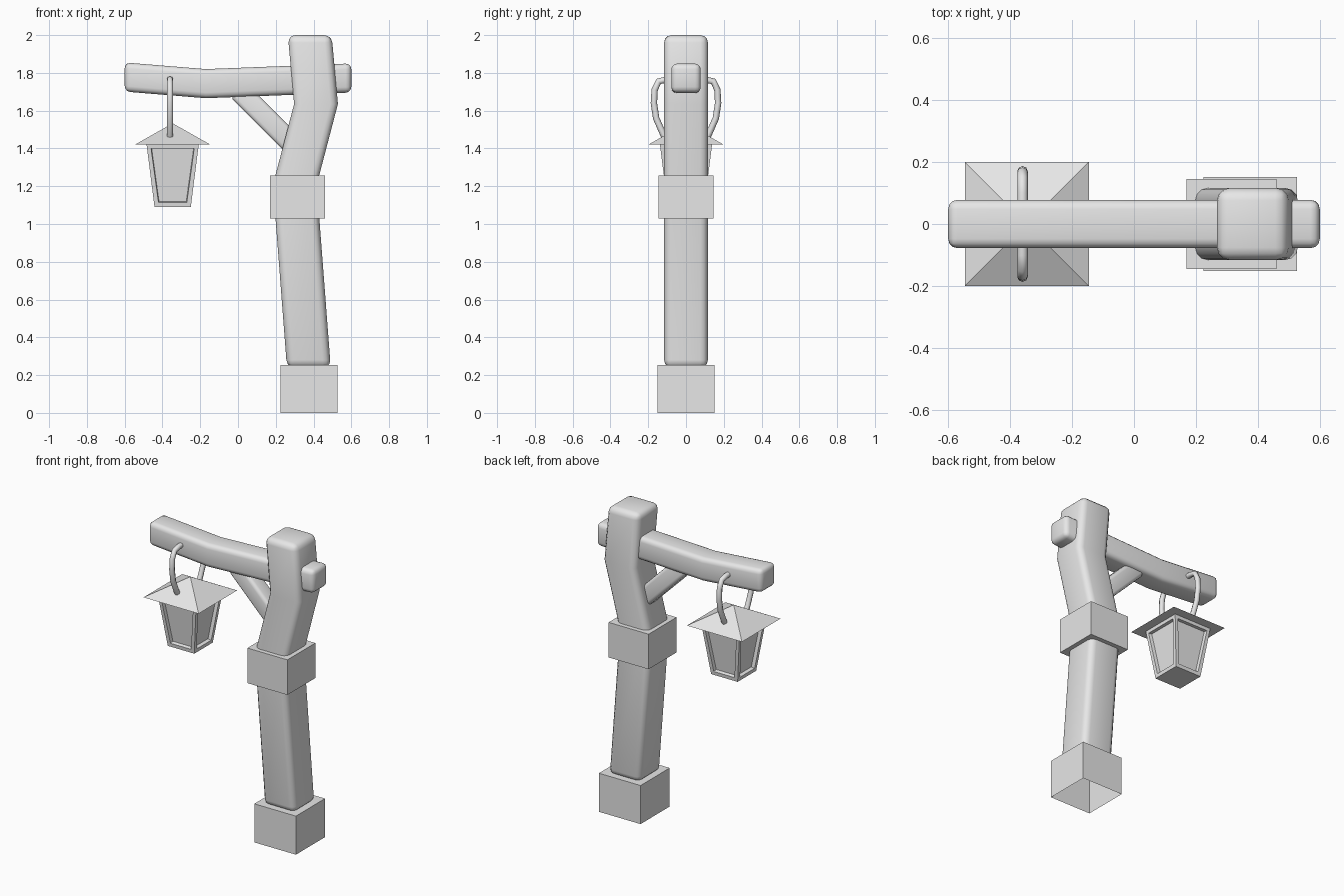
import bpy
import bmesh
from math import pi, sqrt
from mathutils import Vector, Matrix

default_cube = bpy.data.objects.get("Cube")
if default_cube:
    bpy.data.objects.remove(default_cube, do_unlink=True)

grey = bpy.data.materials.new("plain_grey")
grey.use_nodes = True
grey.diffuse_color = (0.8, 0.8, 0.8, 1)
grey.node_tree.nodes["Principled BSDF"].inputs["Base Color"].default_value = (0.8, 0.8, 0.8, 1)


def finish(name, bm, smooth=False):
    """Turn a bmesh into a named, coloured object."""
    bmesh.ops.recalc_face_normals(bm, faces=bm.faces)
    for face in bm.faces:
        face.smooth = smooth
    mesh = bpy.data.meshes.new(name)
    bm.to_mesh(mesh)
    bm.free()
    mesh.materials.append(grey)
    obj = bpy.data.objects.new(name, mesh)
    bpy.context.collection.objects.link(obj)
    return obj


def timber(name, path, across, half_depth, bevel):
    """Loft a rectangular section along an xz path, then round its edges."""
    bm = bmesh.new()
    side, deep = Vector((across[0], 0, across[1])), Vector((0, half_depth, 0))
    rings = []
    for x, z in path:
        p = Vector((x, 0, z))
        corners = (p - side - deep, p + side - deep, p + side + deep, p - side + deep)
        rings.append([bm.verts.new(c) for c in corners])
    for a, b in zip(rings, rings[1:]):
        for i in range(4):
            j = (i + 1) % 4
            bm.faces.new((a[i], a[j], b[j], b[i]))
    bm.faces.new(rings[0])
    bm.faces.new(rings[-1])
    obj = finish(name, bm, smooth=True)
    mod = obj.modifiers.new("rounded_edges", "BEVEL")
    mod.width = bevel
    mod.segments = 3
    mod.limit_method = "ANGLE"
    mod.angle_limit = pi / 4
    return obj


def block(name, x, half, z0, z1, open_bottom=False):
    bm = bmesh.new()
    bmesh.ops.create_cube(bm, size=1, matrix=Matrix.Translation((x, 0, (z0 + z1) / 2))
                          @ Matrix.Diagonal((half * 2, half * 2, z1 - z0, 1)))
    if open_bottom:
        bm.normal_update()
        under = [f for f in bm.faces if f.normal.z < -0.9]
        bmesh.ops.delete(bm, geom=under, context="FACES_ONLY")
    return finish(name, bm)


def frustum(name, x, half_low, half_high, z0, z1):
    """Square tapered solid with sides facing the axes."""
    bm = bmesh.new()
    bmesh.ops.create_cone(bm, cap_ends=True, segments=4,
                          radius1=half_low * sqrt(2), radius2=half_high * sqrt(2), depth=z1 - z0,
                          matrix=Matrix.Translation((x, 0, (z0 + z1) / 2)) @ Matrix.Rotation(pi / 4, 4, "Z"))
    bmesh.ops.remove_doubles(bm, verts=bm.verts, dist=0.0001)
    return bm


# Post with its base block and collar
timber("post", [(0.375, 0.24), (0.301, 1.208), (0.413, 1.635), (0.38, 2.0)], (0.116, 0), 0.116, 0.04)
block("base_block", 0.375, 0.151, 0, 0.253, open_bottom=True)
block("collar", 0.315, 0.145, 1.028, 1.258)

# Cross beam and diagonal brace
timber("cross_beam", [(-0.6, 1.778), (-0.17, 1.743), (0.6, 1.773)], (0, 0.077), 0.078, 0.03)
timber("brace", [(0.0, 1.71), (0.35, 1.36)], (0.04, 0.04), 0.055, 0.022)

# Lantern body with recessed panes
LAMP_X = -0.346
bm = frustum("lantern_body", LAMP_X, 0.096, 0.138, 1.09, 1.42)
bm.normal_update()
panes = [f for f in bm.faces if abs(f.normal.z) < 0.5]
bmesh.ops.inset_individual(bm, faces=panes, thickness=0.032, depth=0)
bmesh.ops.inset_individual(bm, faces=panes, thickness=0.004, depth=-0.022)
finish("lantern_body", bm)

# Lantern roof
finish("lantern_roof", frustum("lantern_roof", LAMP_X, 0.2, 0, 1.42, 1.533))

# Bent hanger passing through the beam
half_loop = [(0.105, 1.445), (0.125, 1.485), (0.158, 1.56), (0.17, 1.64), (0.166, 1.71), (0.145, 1.755), (0.1, 1.765)]
loop = half_loop + [(-y, z) for y, z in reversed(half_loop)]
curve = bpy.data.curves.new("hanger", "CURVE")
curve.dimensions = "3D"
curve.bevel_depth = 0.017
curve.bevel_resolution = 2
curve.use_fill_caps = True
spline = curve.splines.new("POLY")
spline.points.add(len(loop) - 1)
for point, (y, z) in zip(spline.points, loop):
    point.co = (-0.36, y, z, 1)
spline.use_smooth = True
curve.materials.append(grey)
hanger = bpy.data.objects.new("hanger", curve)
bpy.context.collection.objects.link(hanger)
